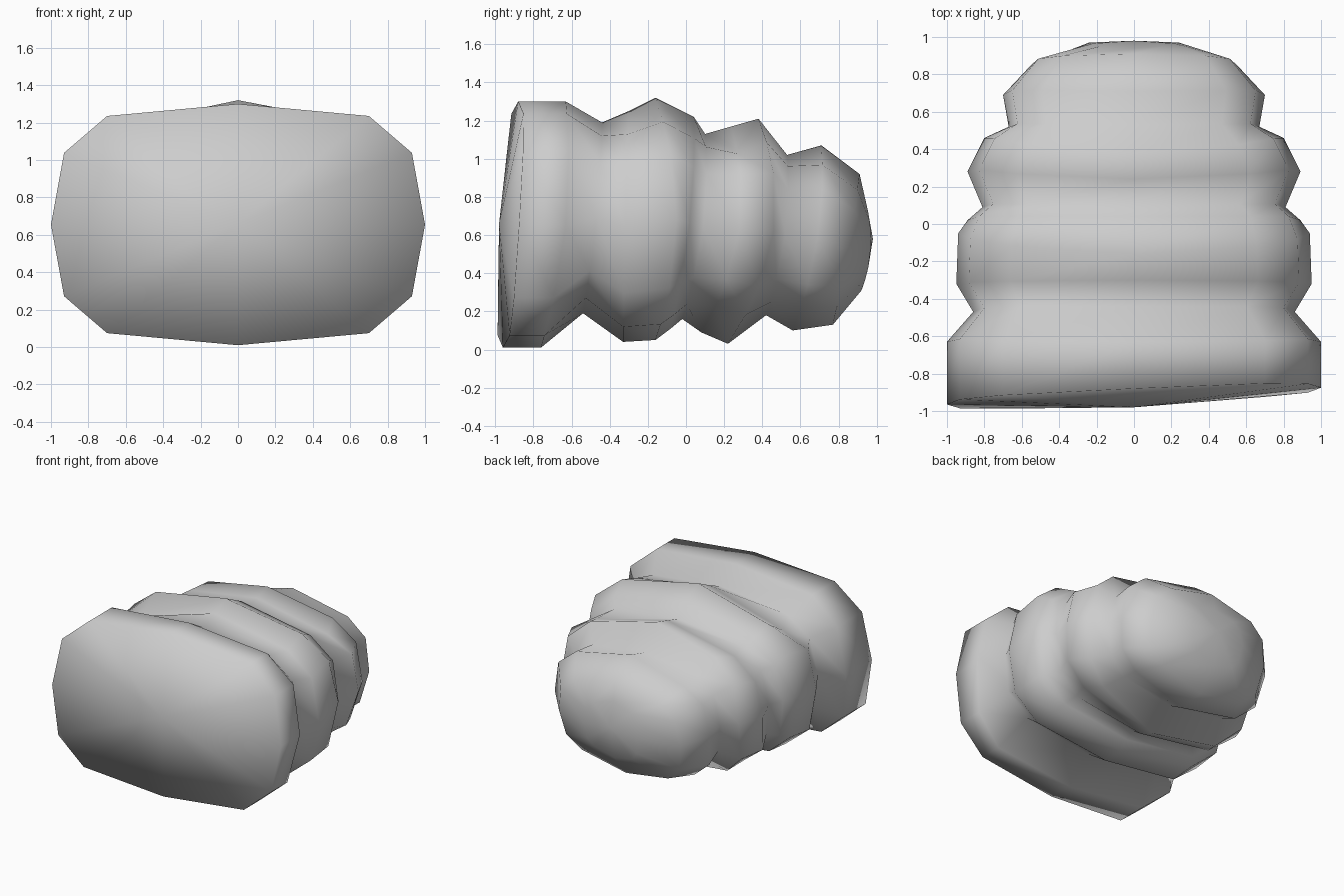
import bpy, bmesh

cube = bpy.data.objects.get("Cube")
if cube:
    bpy.data.objects.remove(cube, do_unlink=True)

# Plain grey skin
skin = bpy.data.materials.new("plain_grey")
skin.use_nodes = True
grey = (0.61, 0.61, 0.61, 1)
skin.diffuse_color = grey
skin.node_tree.nodes["Principled BSDF"].inputs["Base Color"].default_value = grey


def section(upper_left, lower_left, lower_right, upper_right):
    """Closed cross-section from how square each corner is, clockwise from the top."""
    def corner(side, v):
        return [(side * .7, v), (side * .93, v * .66)]
    return ([(0, 1)] + corner(1, upper_left) + [(1, 0)] + corner(1, -lower_left)[::-1]
            + [(0, -1)] + corner(-1, -lower_right) + [(-1, 0)]
            + corner(-1, upper_right)[::-1])


# Corner shapes of the four folds and of the creases between them
front = section(.9, .9, .9, .9)
second = section(.8, .87, .86, .78)
third = section(.79, .74, .87, .79)
rear = section(.79, .76, .84, .79)
crease = section(.86, .84, .86, .86)

# Rings from front to back:
# shape, top y, top z, side y, half width, bottom y, bottom z
rings = [
    (front, -.88, 1.30, -.92, 1.0, -.96, .01),
    (front, -.63, 1.30, -.63, 1.0, -.76, .01),
    (crease, -.44, 1.19, -.47, .86, -.54, .19),
    (second, -.30, 1.25, -.32, .95, -.33, .04),
    (second, -.16, 1.32, -.05, .94, -.16, .05),
    (second, .04, 1.22, .02, .89, -.08, .11),
    (crease, .10, 1.13, .09, .81, -.02, .16),
    (third, .24, 1.17, .28, .89, .08, .09),
    (third, .38, 1.21, .46, .80, .22, .03),
    (crease, .53, 1.02, .52, .67, .42, .18),
    (rear, .71, 1.07, .69, .70, .56, .10),
    (rear, .91, .92, .85, .55, .77, .13),
    (rear, .94, .78, .97, .24, .92, .31),
]
# Dimples in the folds: (ring, section point) -> depth
dimples = {(3, 11): .06, (7, 1): .03, (10, 11): .03}

bm = bmesh.new()
loops = []
for i, (shape, yt, zt, ym, w, yb, zb) in enumerate(rings):
    loop = []
    for j, (u, v) in enumerate(shape):
        y = ym + v * (yt - yb) / 2 + v * v * ((yt + yb) / 2 - ym)
        if i == 0:
            y += .045 * u
        z = (zt + zb) / 2 + v * (zt - zb) / 2 - dimples.get((i, j), 0)
        loop.append(bm.verts.new((u * w, y, z)))
    loops.append(loop)

# Skin between neighbouring rings
n = len(front)
for a, b in zip(loops, loops[1:]):
    for j in range(n):
        k = (j + 1) % n
        bm.faces.new((a[j], a[k], b[k], b[j]))

# Slightly domed front and back ends
for loop, centre in ((loops[0], (0, -.98, .66)), (loops[-1], (0, .98, .58))):
    tip = bm.verts.new(centre)
    for j in range(n):
        bm.faces.new((loop[j], loop[(j + 1) % n], tip))

bmesh.ops.recalc_face_normals(bm, faces=bm.faces)
for f in bm.faces:
    f.smooth = True

mesh = bpy.data.meshes.new("folded_body")
bm.to_mesh(mesh)
bm.free()
mesh.materials.append(skin)
body = bpy.data.objects.new("folded_body", mesh)
bpy.context.collection.objects.link(body)
